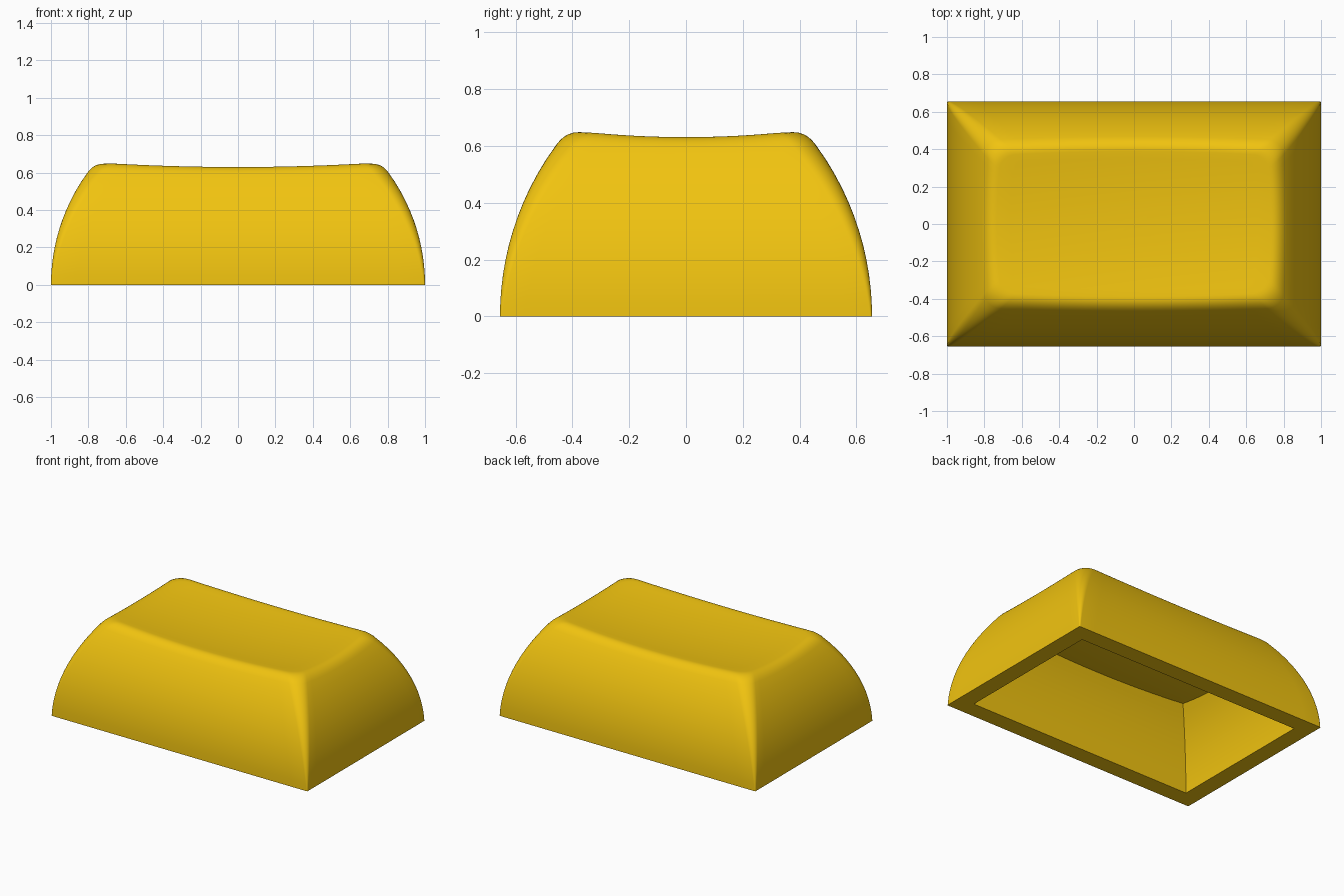
import bpy, bmesh, math

if "Cube" in bpy.data.objects:
    bpy.data.objects.remove(bpy.data.objects["Cube"])

R = 1.02             # radius of the bowed side walls
HX, HY = 1.0, 0.655  # half size of the base
WALL = 0.12          # shell thickness
FILLET = 0.045       # softened rim of the top
SIGNS = [(1, 1), (-1, 1), (-1, -1), (1, -1)]
ARC, SIDE = 8, 16

# Positions round the rounded-rectangle section: corner arcs, then straight sides
specs = []
for k in range(4):
    specs += [(k, math.radians(90 * k + 90 * j / ARC), 0) for j in range(ARC + 1)]
    specs += [(k, math.radians(90 * (k + 1)), j / SIDE) for j in range(1, SIDE)]


def dish(x, y):
    return 0.606 + 0.047 * x * x + 0.156 * y * y


def wall_point(spec, z, wall, sharp):
    k, a, s = spec
    inset = wall + R - math.sqrt(R * R - z * z)
    r = 0 if sharp else 0.006 + 0.13 * z

    def corner(i):
        sx, sy = SIGNS[i % 4]
        return (sx * (HX - inset - r) + r * math.cos(a),
                sy * (HY - inset - r) + r * math.sin(a))
    p, q = corner(k), corner(k + 1)
    return (p[0] + (q[0] - p[0]) * s, p[1] + (q[1] - p[1]) * s, z)


def column(spec, wall, sharp):
    """Points from the base up the wall and across the dished top to its centre."""
    h = 0.6
    for _ in range(6):
        x, y, _z = wall_point(spec, h, wall, sharp)
        h = dish(x, y) - wall
    edge = wall_point(spec, h, wall, sharp)
    f = 0 if sharp else FILLET
    pts = [wall_point(spec, (h - f) * i / 12, wall, sharp) for i in range(13)]
    hx, hy = abs(edge[0]), abs(edge[1])
    # inner end of the rim, shifted evenly inwards on both axes
    top = max(hx / 0.78, hy / 0.44)
    x, y = edge[0] * (1 - f / 0.78 / top), edge[1] * (1 - f / 0.44 / top)
    if not sharp:
        end = (x, y, dish(x, y) - wall)
        for i in range(1, 7):
            t = i / 6
            pts.append(tuple((1 - t) ** 2 * a + 2 * t * (1 - t) * b + t * t * c
                             for a, b, c in zip(pts[12], edge, end)))
    for i in range(9, -1, -1):
        u, v = x * i / 10, y * i / 10
        pts.append((u, v, dish(u, v) - wall))
    return pts


# Hollow cap: cavity from ceiling centre to rim, then outside up to the top centre
bm = bmesh.new()
cols = []
for spec in specs:
    pts = column(spec, WALL, True)[::-1] + column(spec, 0, False)
    cols.append([bm.verts.new(p) for p in pts])
for i, a in enumerate(cols):
    b = cols[(i + 1) % len(cols)]
    for j in range(len(a) - 1):
        bm.faces.new((a[j], b[j], b[j + 1], a[j + 1]))
bmesh.ops.remove_doubles(bm, verts=bm.verts[:], dist=0.0002)
bmesh.ops.recalc_face_normals(bm, faces=bm.faces[:])
mesh = bpy.data.meshes.new("keycap")
bm.to_mesh(mesh)
bm.free()

cap = bpy.data.objects.new("keycap", mesh)
bpy.context.collection.objects.link(cap)
mat = bpy.data.materials.new("yellow_plastic")
mat.diffuse_color = (0.88, 0.55, 0.005, 1)
mat.use_nodes = True
mat.node_tree.nodes["Principled BSDF"].inputs["Base Color"].default_value = mat.diffuse_color
mesh.materials.append(mat)
bpy.context.view_layer.objects.active = cap
cap.select_set(True)
bpy.ops.object.shade_smooth_by_angle(angle=math.radians(35))
